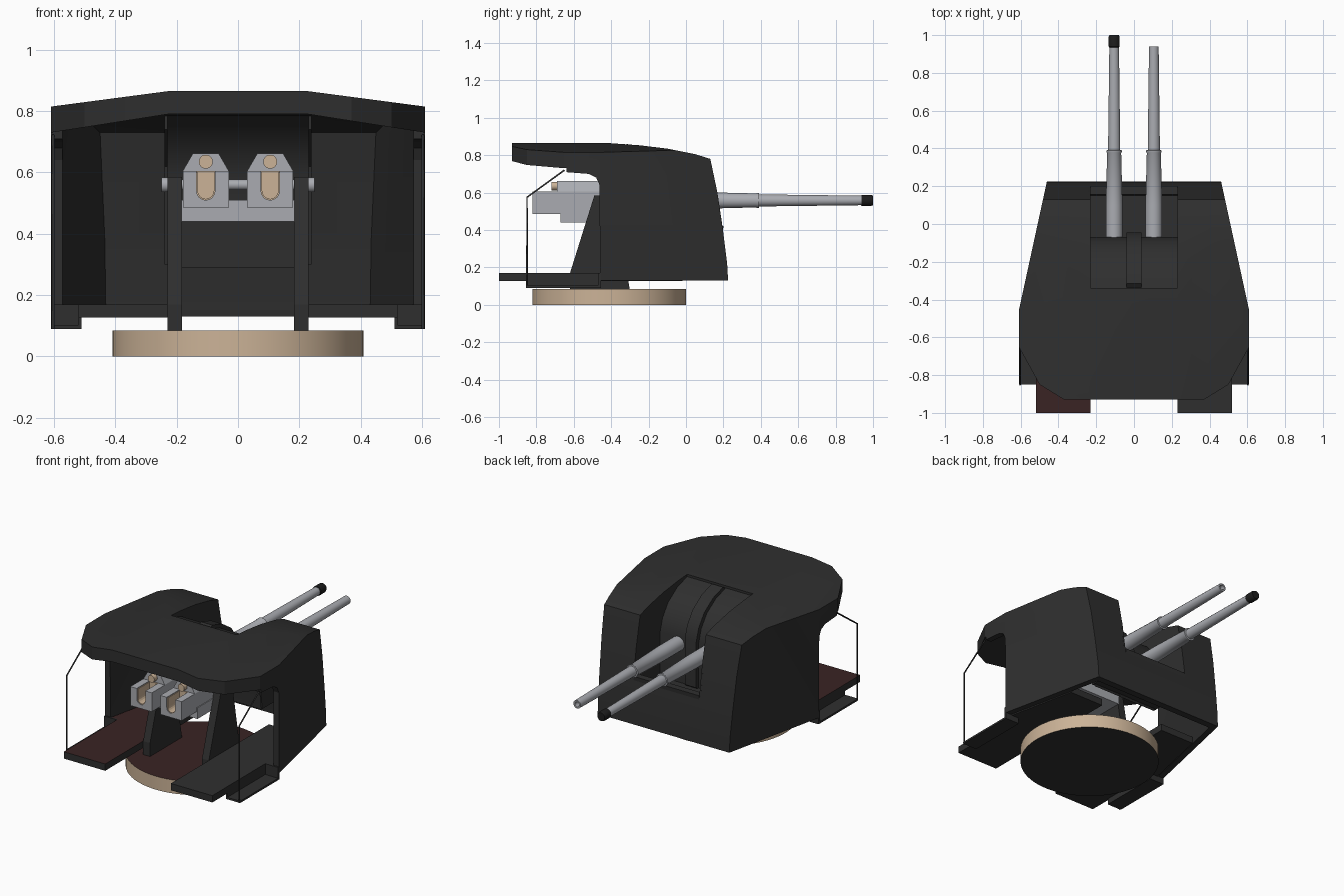
import bpy, bmesh, math
from mathutils import Vector

cube = bpy.data.objects.get("Cube")
if cube:
    bpy.data.objects.remove(cube, do_unlink=True)


def material(name, rgb, rough=0.7):
    m = bpy.data.materials.new(name)
    m.use_nodes = True
    m.diffuse_color = (*rgb, 1)
    bsdf = m.node_tree.nodes["Principled BSDF"]
    bsdf.inputs["Base Color"].default_value = (*rgb, 1)
    bsdf.inputs["Roughness"].default_value = rough
    return m


ARMOUR = material("dark armour", (0.028, 0.028, 0.028))
DECK = material("red brown deck", (0.042, 0.017, 0.017))
STEEL = material("gun steel", (0.40, 0.41, 0.44))
TAN = material("tan metal", (0.60, 0.45, 0.31))
BLACK = material("muzzle black", (0.012, 0.012, 0.012))


def finish(name, bm, mats, smooth=None):
    bmesh.ops.recalc_face_normals(bm, faces=bm.faces)
    mesh = bpy.data.meshes.new(name)
    bm.to_mesh(mesh)
    bm.free()
    for m in mats:
        mesh.materials.append(m)
    ob = bpy.data.objects.new(name, mesh)
    bpy.context.collection.objects.link(ob)
    if smooth:
        shade(ob, smooth)
    return ob


def activate(ob):
    bpy.ops.object.select_all(action="DESELECT")
    ob.select_set(True)
    bpy.context.view_layer.objects.active = ob


def shade(ob, degrees):
    activate(ob)
    bpy.ops.object.shade_smooth_by_angle(angle=math.radians(degrees))


def prism(points, lo, hi, axis):
    """Extrude a flat outline along x, y or z."""
    def place(p, t):
        return {"x": (t, *p), "y": (p[0], t, p[1]), "z": (*p, t)}[axis]
    bm = bmesh.new()
    face = bm.faces.new([bm.verts.new(place(p, lo)) for p in points])
    ext = bmesh.ops.extrude_face_region(bm, geom=[face])
    verts = [g for g in ext["geom"] if isinstance(g, bmesh.types.BMVert)]
    bmesh.ops.translate(bm, verts=verts, vec=Vector(place((0, 0), hi - lo)))
    return bm


def plate(name, points, lo, hi, axis, mat, smooth=None):
    return finish(name, prism(points, lo, hi, axis), [mat], smooth)


def box(name, x, y, z, mat):
    return plate(name, [(x[0], y[0]), (x[1], y[0]), (x[1], y[1]), (x[0], y[1])], *z, "z", mat)


def lathe(name, profile, centre, axis, mat, sides=16):
    """Turn (radius, distance) points around an axis through the centre."""
    bm = bmesh.new()
    rings = []
    for r, d in profile:
        ring = []
        for i in range(sides):
            a = math.tau * (i + 0.5) / sides
            u, v = r * math.cos(a), r * math.sin(a)
            p = {"x": (d, u, v), "y": (u, d, v), "z": (u, v, d)}[axis]
            ring.append(bm.verts.new(Vector(centre) + Vector(p)))
        rings.append(ring)
    for a, b in zip(rings, rings[1:]):
        for i in range(sides):
            j = (i + 1) % sides
            bm.faces.new((a[i], a[j], b[j], b[i]))
    bm.faces.new(rings[0])
    bm.faces.new(rings[-1])
    return finish(name, bm, [mat], 35)


def trim(bm, a, b, plane):
    """Cut both sides along the line a-b, dropping what lies outside."""
    for s in (1, -1):
        if plane == "plan":
            co, d = Vector((s * a[0], a[1], 0)), Vector((s * (b[0] - a[0]), b[1] - a[1], 0))
            no = Vector((d.y, -d.x, 0))
        else:
            co, d = Vector((s * a[0], 0, a[1])), Vector((s * (b[0] - a[0]), 0, b[1] - a[1]))
            no = Vector((d.z, 0, -d.x))
        if no.x * s < 0:
            no = -no
        cut = bmesh.ops.bisect_plane(bm, geom=bm.verts[:] + bm.edges[:] + bm.faces[:],
                                     plane_co=co, plane_no=no, clear_outer=True)
        edges = [g for g in cut["geom_cut"] if isinstance(g, bmesh.types.BMEdge)]
        bmesh.ops.holes_fill(bm, edges=edges, sides=0)


def subtract(ob, cutter):
    cutter.hide_render = True
    mod = ob.modifiers.new("cut", "BOOLEAN")
    mod.operation, mod.solver, mod.object = "DIFFERENCE", "EXACT", cutter
    activate(ob)
    bpy.ops.object.modifier_apply(modifier=mod.name)
    bpy.data.objects.remove(cutter, do_unlink=True)


# Shield: side profile, trimmed to the plan and roof slopes, then hollowed
front = [(.225, .13), (.22, .22), (.2, .38), (.168, .6), (.13, .78)]
roof = [(.05, .805), (-.1, .835), (-.25, .853), (-.42, .865)]
tail = [(-.93, .865), (-.93, .72), (-.8, .72), (-.65, .71), (-.52, .7),
        (-.48, .68), (-.462, .64), (-.46, .13)]
bm = prism(front + roof + tail, -.61, .61, "x")
for a, b in [((.61, -.46), (.46, .23)), ((.61, -.65), (.5, -.85)), ((.5, -.85), (.37, -.93))]:
    trim(bm, a, b, "plan")
trim(bm, (.23, .865), (.61, .815), "section")
shield = finish("shield", bm, [ARMOUR])

inside = [(.19, 0), (.165, .38), (.095, .73), (-.1, .77), (-.42, .79), (-1.2, .79), (-1.2, 0)]
bm = prism(inside, -.572, .572, "x")
trim(bm, (.572, -.46), (.42, .23), "plan")
trim(bm, (.23, .79), (.61, .73), "section")
subtract(shield, finish("hollow_cutter", bm, [ARMOUR]))

# underside of the overhang
under = prism([(-.23, .79), (.23, .79), (.7, .716), (.7, .5), (-.7, .5), (-.7, .716)], -1.2, -.64, "y")
subtract(shield, finish("overhang_cutter", under, [ARMOUR]))
subtract(shield, box("slot_cutter", (-.23, .23), (-.34, .5), (.42, 1.2), ARMOUR))
shade(shield, 18)

# Gun slot: cheeks, curved mantlet, ribs and sill
cheek = [(.195, .42), (.168, .6), (.13, .775), (.05, .8), (-.1, .83), (-.34, .85),
         (-.34, .74), (-.14, .62), (-.1, .3), (.19, .3)]
curve = [(-.34, .845), (-.24, .815), (-.15, .755), (-.095, .68), (-.07, .6), (-.07, .31)]


def offset_strip(t):
    return [(y + t, z + t * .6) for y, z in curve] + [(y - .02, z - .02) for y, z in reversed(curve)]


for s, side in ((1, "left"), (-1, "right")):
    plate("slot_cheek_" + side, cheek, s * .23, s * .24, "x", ARMOUR)
plate("mantlet", offset_strip(0), -.23, .23, "x", ARMOUR, 30)
plate("mantlet_rib", offset_strip(.025), -.04, .04, "x", ARMOUR, 30)
plate("slot_sill", [(-.09, .3), (.19, .3), (.2, .42), (.17, .42), (.15, .315), (-.09, .315)],
      -.23, .23, "x", ARMOUR)

# Turning base: tan rim, deck on top, dark underside
base = lathe("base_ring", [(.41, 0), (.41, .085)], (0, -.41, 0), "z", TAN, 64)
base.data.materials.append(DECK)
base.data.materials.append(ARMOUR)
for p in base.data.polygons:
    if abs(p.normal.z) > .9:
        p.material_index = 1 if p.normal.z > 0 else 2

# Platforms, steps, stays and gun uprights on each side
for s, side in ((1, "left"), (-1, "right")):
    plan = [(.23, -1), (.52, -1), (.52, -.46), (.565, -.46), (.47, -.02), (.23, -.02)]
    deck = plate("platform_" + side, [(s * x, y) for x, y in plan], .127, .17, "z", ARMOUR)
    if s < 0:
        deck.data.materials.append(DECK)
        for p in deck.data.polygons:
            p.material_index = int(p.normal.z > .9)
    box("step_tread_" + side, (s * .515, s * .61), (-.85, -.46), (.09, .102), ARMOUR)
    box("step_riser_" + side, (s * .51, s * .52), (-.85, -.46), (.09, .13), ARMOUR)
    box("step_end_" + side, (s * .515, s * .61), (-.47, -.455), (.09, .17), ARMOUR)

    wire = bpy.data.curves.new("stay_" + side, "CURVE")
    wire.dimensions, wire.bevel_depth, wire.bevel_resolution = "3D", .005, 1
    wire.use_fill_caps = True
    line = wire.splines.new("POLY")
    line.points.add(2)
    for pt, (y, z) in zip(line.points, [(-.85, .09), (-.85, .575), (-.65, .72)]):
        pt.co = (s * .603, y, z, 1)
    wire.materials.append(ARMOUR)
    bpy.context.collection.objects.link(bpy.data.objects.new("stay_" + side, wire))

    plate("gun_upright_" + side, [(-.62, .08), (-.62, .17), (-.49, .585), (-.39, .585), (-.3, .08)],
          s * .182, s * .23, "x", ARMOUR)
    lathe("trunnion_cap_" + side, [(.024, 0), (.024, .02)], (s * .24 - .01, -.44, .56), "x", STEEL)

# Shared cradle and trunnion
lathe("trunnion", [(.017, -.25), (.017, .25)], (0, -.44, .56), "x", STEEL)
box("cradle", (-.185, .185), (-.67, -.36), (.44, .51), STEEL)

# Two guns with open loading troughs
arc = [(.03 * math.cos(a), .54 - .03 * math.sin(a))
       for a in [math.pi * i / 8 for i in range(9)]]
for s, side in ((1, "left"), (-1, "right")):
    cx = s * .105

    def shift(points):
        return [(cx + x, z) for x, z in points]

    trough = [(-.075, .605), (-.075, .485), (.075, .485), (.075, .605), (.03, .605)] + arc + [(-.03, .605)]
    plate("loading_trough_" + side, shift(trough), -.82, -.69, "y", STEEL)
    liner = [(.0305, .6)] + arc + [(-.0305, .6), (-.026, .6)]
    liner += [(x * .87, .54 + (z - .54) * .87) for x, z in reversed(arc)] + [(.026, .6)]
    plate("trough_liner_" + side, shift(liner), -.815, -.69, "y", TAN)
    plate("breech_" + side, shift([(-.075, .485), (.075, .485), (.075, .605), (.042, .662),
                                   (-.042, .662), (-.075, .605)]), -.69, -.4, "y", STEEL)
    plate("breech_face_" + side, shift([(.03, .605)] + arc + [(-.03, .605)]), -.697, -.69, "y", TAN)
    lathe("recoil_rod_" + side, [(.023, -.72), (.023, -.685)], (cx, 0, .635), "y", TAN)
    lathe("gun_sleeve_" + side, [(.045, -.42), (.045, .1), (.038, .375), (.041, .38), (.041, .39), (.03, .392)],
          (cx, 0, .558), "y", STEEL)
    lathe("barrel_" + side, [(.033, .38), (.026, .94), (.016, .94), (.016, .86)],
          (cx, 0, .558), "y", STEEL)

lathe("muzzle_cover", [(.026, .935), (.03, .94), (.03, .99), (.026, 1)], (-.105, 0, .558), "y", BLACK)
